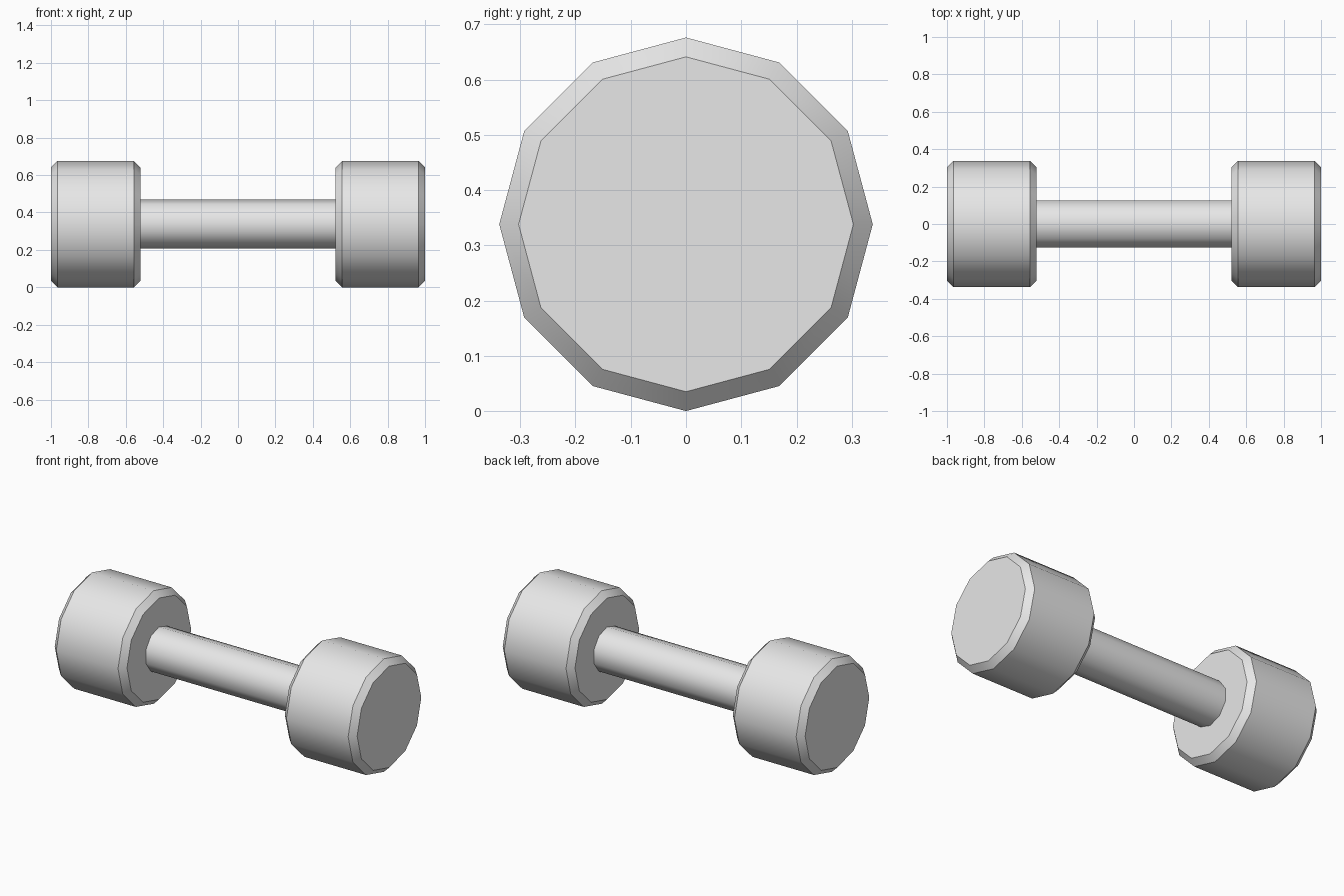
import bpy
import math

cube = bpy.data.objects.get("Cube")
if cube:
    bpy.data.objects.remove(cube, do_unlink=True)

RADIUS = 0.338      # weight radius, also the height of the axis
CHAMFER = 0.035

grey = bpy.data.materials.new("light_grey")
grey.use_nodes = True
grey.diffuse_color = (0.8, 0.8, 0.8, 1)
grey.node_tree.nodes["Principled BSDF"].inputs["Base Color"].default_value = (0.8, 0.8, 0.8, 1)


def lathe_x(name, profile, sides):
    """Turn (x, radius) points around the long axis, closing both ends."""
    verts, faces = [], []
    for x, r in profile:
        for i in range(sides):
            a = math.tau * i / sides
            verts.append((x, -r * math.sin(a), RADIUS + r * math.cos(a)))
    for ring in range(len(profile) - 1):
        for i in range(sides):
            a, b = ring * sides + i, ring * sides + (i + 1) % sides
            faces.append((a, b, b + sides, a + sides))
    last = (len(profile) - 1) * sides
    faces.append(tuple(reversed(range(sides))))
    faces.append(tuple(range(last, last + sides)))

    mesh = bpy.data.meshes.new(name)
    mesh.from_pydata(verts, [], faces)
    mesh.materials.append(grey)
    obj = bpy.data.objects.new(name, mesh)
    bpy.context.collection.objects.link(obj)
    bpy.ops.object.select_all(action="DESELECT")
    obj.select_set(True)
    bpy.context.view_layer.objects.active = obj
    # Round sides stay smooth, chamfer rims stay sharp
    bpy.ops.object.shade_smooth_by_angle(angle=math.radians(40))
    return obj


# Handle bar
lathe_x("handle", [(-0.53, 0.131), (0.53, 0.131)], 10)

# Chamfered weights at both ends
for name, start in (("left_weight", 0.522), ("right_weight", -1.0)):
    end = start + 0.478
    lathe_x(name, [(start, RADIUS - CHAMFER), (start + CHAMFER, RADIUS),
                   (end - CHAMFER, RADIUS), (end, RADIUS - CHAMFER)], 12)
